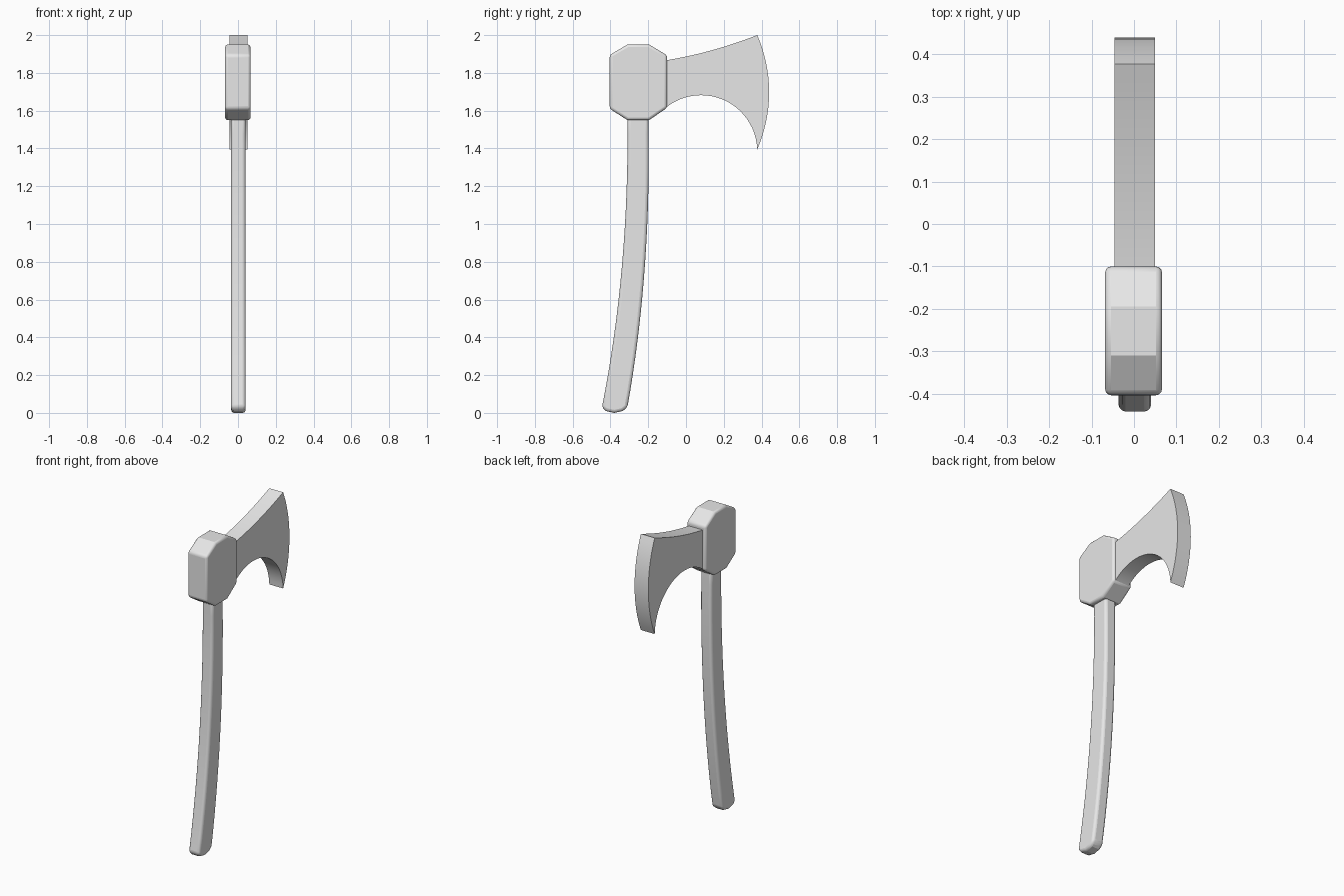
import bpy
import bmesh
from math import radians, sin, cos, asin

cube = bpy.data.objects.get("Cube")
if cube:
    bpy.data.objects.remove(cube, do_unlink=True)

# One plain grey for the whole axe
grey = bpy.data.materials.new("plain_grey")
grey.use_nodes = True
grey.diffuse_color = (0.8, 0.8, 0.8, 1)
grey.node_tree.nodes["Principled BSDF"].inputs["Base Color"].default_value = (0.8, 0.8, 0.8, 1)


def slab(name, outline, x_min, x_max, bevel=0.0):
    """Extrude a side outline of (y, z) points across x, with rounded edges."""
    bm = bmesh.new()
    face = bm.faces.new([bm.verts.new((x_min, y, z)) for y, z in outline])
    new = bmesh.ops.extrude_face_region(bm, geom=[face])["geom"]
    moved = [v for v in new if isinstance(v, bmesh.types.BMVert)]
    bmesh.ops.translate(bm, verts=moved, vec=(x_max - x_min, 0, 0))
    bmesh.ops.recalc_face_normals(bm, faces=bm.faces)
    mesh = bpy.data.meshes.new(name)
    bm.to_mesh(mesh)
    bm.free()
    mesh.materials.append(grey)
    obj = bpy.data.objects.new(name, mesh)
    bpy.context.collection.objects.link(obj)
    if bevel:
        mod = obj.modifiers.new("rounded_edges", 'BEVEL')
        mod.width = bevel
        mod.segments = 3
        mod.limit_method = 'ANGLE'
        mod.angle_limit = radians(40)
    bpy.ops.object.select_all(action='DESELECT')
    bpy.context.view_layer.objects.active = obj
    obj.select_set(True)
    bpy.ops.object.shade_smooth_by_angle(angle=radians(25))
    return obj


def arc(centre, radius, start, end, steps):
    """Points on a circle in the side plane, angles in degrees."""
    angles = [radians(start + (end - start) * i / steps) for i in range(steps + 1)]
    return [(centre[0] + radius * cos(a), centre[1] + radius * sin(a)) for a in angles]


def quadratic(a, b, c, steps):
    """Points on a quadratic curve from a to c pulled towards b."""
    pts = []
    for i in range(steps + 1):
        t = i / steps
        pts.append(tuple((1 - t) ** 2 * p + 2 * t * (1 - t) * q + t * t * r
                         for p, q, r in zip(a, b, c)))
    return pts


# Handle: curved shaft with a domed butt
back_edge = quadratic((-0.31, 1.58), (-0.30, 0.76), (-0.445, 0.03), 16)
butt = [(-0.425, 0.01), (-0.38, 0.0), (-0.335, 0.01)]
front_edge = quadratic((-0.31, 0.03), (-0.18, 0.76), (-0.2, 1.58), 16)
slab("handle", back_edge + butt + front_edge, -0.036, 0.04, 0.016)

# Head: chamfered block
block = [(-0.31, 1.95), (-0.195, 1.95), (-0.1, 1.893), (-0.1, 1.615),
         (-0.195, 1.55), (-0.31, 1.55), (-0.404, 1.61), (-0.404, 1.895)]
slab("head_block", block, -0.068, 0.066, 0.014)

# Blade: flared top, bowed cutting edge, circular beard underneath
top_edge = quadratic((-0.13, 1.863), (0.12, 1.9), (0.377, 2.0), 12)
radius, half = 0.758, 0.3025
swing = asin(half / radius) * 180 / 3.14159265
cutting_edge = arc((0.44 - radius, 1.6975), radius, swing, -swing, 16)
beard = arc((0.08, 1.385), 0.297, 2, 135, 24)
slab("blade", top_edge + cutting_edge[1:] + beard[1:], -0.046, 0.05)
